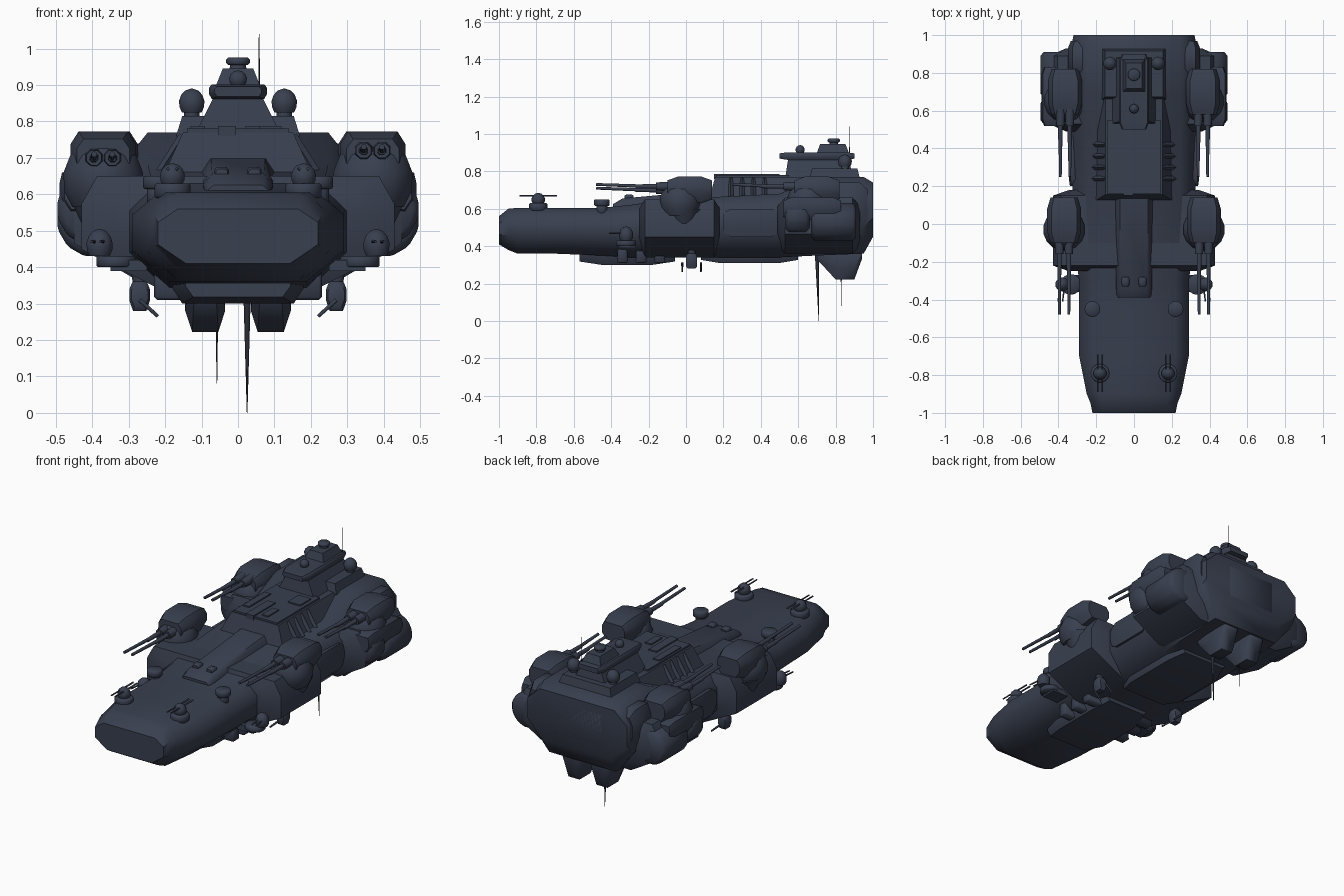
import bpy, bmesh, math
from mathutils import Vector

cube = bpy.data.objects.get("Cube")
if cube:
    bpy.data.objects.remove(cube, do_unlink=True)


def material(name, red, green, blue):
    mat = bpy.data.materials.new(name)
    mat.use_nodes = True
    colour = (red, green, blue, 1)
    mat.diffuse_color = colour
    mat.node_tree.nodes["Principled BSDF"].inputs["Base Color"].default_value = colour
    return mat


STEEL = material("blue grey steel", .04, .05, .078)
DARK = material("dark metal", .022, .025, .035)
SIDES = {"right": -1, "left": 1}


def loft(name, rings, mat=STEEL, bevel=0):
    """Skin a row of equal point rings and cap both ends."""
    bm = bmesh.new()
    loops = [[bm.verts.new(point) for point in ring] for ring in rings]
    count = len(loops[0])
    for near, far in zip(loops, loops[1:]):
        for i in range(count):
            j = (i + 1) % count
            bm.faces.new((near[i], near[j], far[j], far[i]))
    bm.faces.new(loops[0][::-1])
    bm.faces.new(loops[-1])
    bmesh.ops.recalc_face_normals(bm, faces=bm.faces)
    if bevel:
        bmesh.ops.bevel(bm, geom=bm.edges[:], offset=bevel, segments=1, affect='EDGES')
    mesh = bpy.data.meshes.new(name)
    bm.to_mesh(mesh)
    bm.free()
    mesh.materials.append(mat)
    ob = bpy.data.objects.new(name, mesh)
    bpy.context.collection.objects.link(ob)
    bpy.ops.object.select_all(action='DESELECT')
    ob.select_set(True)
    bpy.context.view_layer.objects.active = ob
    bpy.ops.object.shade_smooth_by_angle(angle=math.radians(48))


def circle(count):
    angles = [math.tau * (i + .5) / count for i in range(count)]
    return [(math.cos(a), math.sin(a)) for a in angles]


def rod(name, start, end, radius, end_radius, sides=8, **finish):
    """Round bar between two points."""
    start, end = Vector(start), Vector(end)
    axis = (end - start).normalized()
    u = axis.orthogonal().normalized()
    v = axis.cross(u)
    loft(name, [[centre + r * (c * u + s * v) for c, s in circle(sides)]
                for centre, r in ((start, radius), (end, end_radius))], **finish)


def drum(name, x, y, radius, low, high):
    rod(name, (x, y, low), (x, y, high), radius, radius, sides=16, bevel=.005)


def dome(name, x, y, radius, low, high, sides=16):
    """Squashed ball cut off below its waist."""
    angles = [math.radians(a) for a in range(-40, 90, 25)]
    base, tip = math.sin(angles[0]), math.sin(angles[-1])
    rings = []
    for a in angles:
        z = low + (high - low) * (math.sin(a) - base) / (tip - base)
        r = radius * math.cos(a)
        rings.append([(x + r * c, y + r * s, z) for c, s in circle(sides)])
    loft(name, rings)


def block(name, x, y, z, top=(1, 1), **finish):
    """Box from ranges, its top scaled about its middle."""
    middle_x, middle_y = sum(x) / 2, sum(y) / 2
    half_x, half_y = (x[1] - x[0]) / 2, (y[1] - y[0]) / 2
    corners = ((-1, -1), (1, -1), (1, 1), (-1, 1))
    loft(name, [[(middle_x + a * half_x * sx, middle_y + b * half_y * sy, height) for a, b in corners]
                for height, (sx, sy) in zip(z, ((1, 1), top))], **finish)


def body(name, stations, x=0, bottom=.65, top=.7):
    """Eight-sided body through stations of y, half width, low z, high z."""
    rings = []
    for y, w, low, high in stations:
        rise = high - low
        half = [(bottom * w, low), (w, low + .35 * rise), (w, low + .75 * rise), (top * w, high)]
        rings.append([(x + a, y, z) for a, z in half] + [(x - a, y, z) for a, z in reversed(half)])
    loft(name, rings)


def pod(name, w, y, z, end=.04, **shape):
    """Straight body with both ends drawn in."""
    (front, back), (low, high) = y, z
    inset = (high - low) * .15
    small = (.8 * w, low + inset, high - inset)
    full = (w, low, high)
    body(name, [(front, *small), (front + end, *full), (back - end, *full), (back, *small)], **shape)


def twin(name, start, aim, radius, spread):
    """Two parallel tapered barrels."""
    for tag, k in SIDES.items():
        muzzle = Vector(start) + k * Vector(spread)
        rod(f"{name}_{tag}_tube", muzzle, muzzle + Vector(aim), radius, radius * .8)


# main hull, keels and deck spine
body("hull", [(-1, .22, .41, .56), (-.95, .23, .38, .6), (-.9, .25, .36, .605), (-.7, .29, .36, .605),
              (-.45, .29, .35, .605), (-.3, .29, .34, .62), (-.1, .32, .34, .65), (.5, .33, .34, .68),
              (.7, .33, .35, .77), (.95, .33, .36, .77), (1, .32, .45, .74)], top=.75)
pod("front_keel", .18, (-.57, -.06), (.3, .42), end=.12, bottom=.85)
pod("rear_keel", .19, (.08, .6), (.31, .42), end=.1, bottom=.9)
body("deck_spine", [(-.39, .09, .55, .625), (-.34, .095, .55, .655), (.15, .1, .55, .7)], top=.75)
for i in range(3):
    y = i / 10 - .37
    block(f"keel_rib_{i}", (-.23, .23), (y, y + .06), (.31, .4), top=(1, .8), bevel=.008)

# sponsons carrying the turrets
pod("front_sponsons", .43, (-.25, .18), (.34, .65), bottom=.5, top=.9, end=.03)
pod("rear_sponsons", .45, (.49, .93), (.36, .66), bottom=.6, top=.9)

# citadel with roof plates
block("citadel", (-.21, .21), (.12, .84), (.64, .77), top=(.72, .9))
block("citadel_roof", (-.14, .14), (.16, .55), (.76, .78))
for i, (x, y, width, length) in enumerate([(-.11, .33, .04, .2), (-.03, .25, .05, .2),
                                           (.04, .24, .04, .1), (.08, .45, .08, .1)]):
    block(f"roof_plate_{i}", (x - width / 2, x + width / 2), (y - length / 2, y + length / 2), (.76, .787))

# bridge tower
block("tower_base", (-.17, .17), (.66, .93), (.76, .815), top=(.9, .9))
block("tower", (-.12, .12), (.53, .89), (.76, .88), top=(.5, .9))
pod("bridge_platform", .08, (.5, .9), (.862, .902), bottom=.9, top=.9)
block("bridge_house", (-.06, .06), (.7, .87), (.9, .945), top=(.7, .8))
rod("director_neck", (0, .79, .93), (0, .79, .96), .028, .022)
drum("director_head", 0, .79, .033, .955, .975)
dome("bridge_dome", 0, .61, .025, .9, .94)
rod("top_mast", (.058, .875, .88), (.058, .875, 1.04), .003, .001, mat=DARK)


def turret(tag, x, y, z, reach):
    """Heavy twin turret aimed forward, with its barrels at height z."""
    rod("barbette_" + tag, (x, y, .52), (x, y, .6), .06, .1, sides=16)
    dome("turret_dome_" + tag, x, y - .02, .113, .565, .755)
    pod("turret_armour_" + tag, .09, (y - .09, y + .15), (.63, .773), x=x, top=.75, end=.06)
    spread = (.025, 0, 0)
    twin("gun_mount_" + tag, (x, y - .06, z), (0, -.09, 0), .028, spread)
    twin("gun_sleeve_" + tag, (x, y - .12, z), (0, -.14, 0), .014, spread)
    twin("gun_barrel_" + tag, (x, y - .2, z), (0, -reach, .01), .01, spread)


for side, s in SIDES.items():
    turret("front_" + side, s * .37, -.01, .71 + s * .01, .27)
    turret("rear_" + side, s * .365, .67, .73 - s * .01, .22)

    # round pods and armour along the flanks
    for tag, front, back, z in (("fore", .53, .66, .56), ("aft", .67, .91, .53)):
        rod(f"flank_pod_{tag}_{side}", (s * .395, front, z), (s * .395, back, z), .105, .105,
            sides=12, bevel=.02)
    pod("pod_cover_" + side, .07, (.52, .83), (.54, .66), x=s * .42, top=.9)
    pod("stern_fairing_" + side, .08, (.78, .97), (.5, .74), x=s * .27)
    pod("side_armour_" + side, .03, (.2, .5), (.45, .6), x=s * .315)
    for i in range(4):
        y = .24 + i * .06
        rod(f"buttress_{side}_{i}", (s * .15, y, .76), (s * .22, y, .65), .013, .013, sides=4)
    pod("spine_hatch_" + side, .02, (-.33, -.28), (.64, .675), x=s * .045, end=.01)

    # sensor balls beside the tower
    drum("sensor_post_" + side, s * .127, .85, .022, .8, .84)
    dome("sensor_ball_" + side, s * .127, .85, .037, .825, .89, sides=10)

    # bow deck guns and drums
    x = s * .18
    drum("bow_gun_ring_" + side, x, -.79, .05, .59, .63)
    dome("bow_gun_house_" + side, x, -.79, .036, .625, .685, sides=10)
    twin("bow_gun_" + side, (x, -.69, .67), (0, -.2, 0), .005, (.012, 0, 0))
    drum("deck_drum_foot_" + side, s * .22, -.45, .03, .57, .62)
    drum("deck_drum_" + side, s * .22, -.45, .042, .615, .65)

    # side gun balconies
    block("balcony_bracket_" + side, (s * .3 - .05, s * .3 + .05), (-.36, -.27), (.39, .42))
    drum("balcony_" + side, s * .335, -.32, .055, .4, .43)
    dome("side_gun_house_" + side, s * .38, -.32, .038, .43, .505, sides=10)
    twin("side_gun_" + side, (s * .38, -.33, .47), (s * .01, -.08, 0), .005, (.012, 0, 0))

    # hanging belly guns
    rod("belly_gun_mount_" + side, (s * .27, .03, .34), (s * .27, .03, .42), .018, .03)
    pod("belly_gun_house_" + side, .028, (0, .06), (.28, .36), x=s * .27, end=.01)
    twin("belly_gun_" + side, (s * .27, .03, .31), (s * -.05, 0, -.045), .006, (0, .05, 0))

    # pods under the stern
    body("belly_pod_" + side, [(.7, .045, .33, .39), (.8, .055, .222, .39),
                               (.9, .055, .222, .39), (.94, .045, .33, .39)], x=s * .09)

# stern plate and hanging antennas
block("stern_plate", (-.16, .16), (.97, 1), (.5, .7), bevel=.008)
rod("long_belly_antenna", (.025, .7, .36), (.025, .71, 0), .012, .001, mat=DARK)
rod("short_belly_antenna", (-.058, .83, .36), (-.058, .83, .08), .005, .001, mat=DARK)
